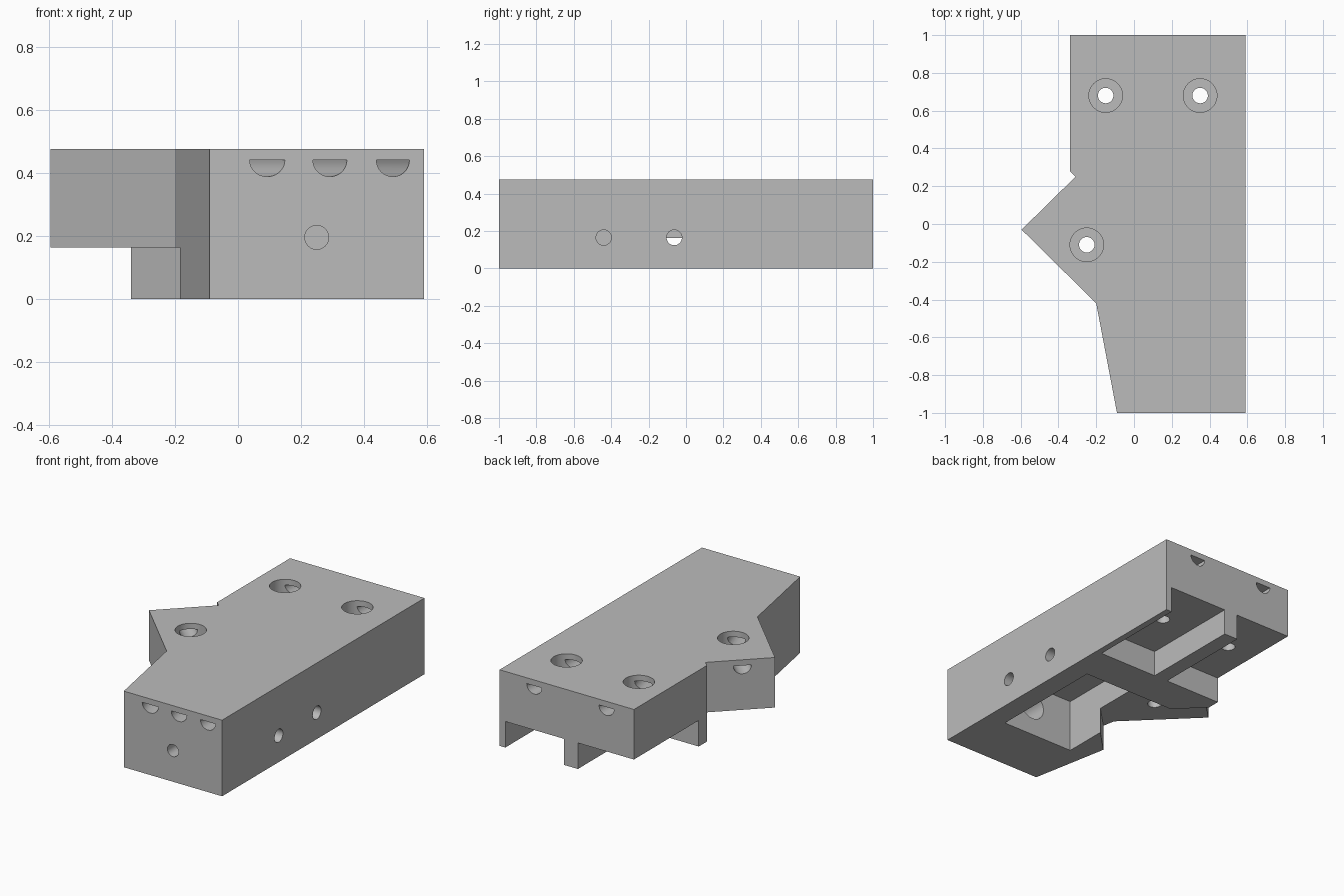
import bpy, bmesh, math
from mathutils import Vector, Matrix

if "Cube" in bpy.data.objects:
    bpy.data.objects.remove(bpy.data.objects["Cube"], do_unlink=True)

TOP, SHELF = 0.476, 0.163
grey = bpy.data.materials.new("plain_grey")
grey.use_nodes = True
colour = (0.50, 0.50, 0.50, 1)
grey.diffuse_color = colour
grey.node_tree.nodes["Principled BSDF"].inputs["Base Color"].default_value = colour


def prism(name, base, offset):
    """Closed solid made by sweeping a polygon along an offset."""
    bm = bmesh.new()
    face = bm.faces.new([bm.verts.new(p) for p in base])
    ext = bmesh.ops.extrude_face_region(bm, geom=[face])
    moved = [v for v in ext["geom"] if isinstance(v, bmesh.types.BMVert)]
    bmesh.ops.translate(bm, verts=moved, vec=offset)
    bmesh.ops.recalc_face_normals(bm, faces=bm.faces)
    mesh = bpy.data.meshes.new(name)
    bm.to_mesh(mesh)
    bm.free()
    mesh.materials.append(grey)
    obj = bpy.data.objects.new(name, mesh)
    bpy.context.collection.objects.link(obj)
    return obj


def upright(name, outline, z0, z1):
    return prism(name, [(x, y, z0) for x, y in outline], (0, 0, z1 - z0))


def box(name, x0, x1, y0, y1, z0, z1):
    return upright(name, [(x0, y0), (x1, y0), (x1, y1), (x0, y1)], z0, z1)


def sweep_round(name, a, b, r, start=0, arc=360):
    """Round or part-round bar from a to b, level or vertical."""
    a, b = Vector(a), Vector(b)
    d = (b - a).normalized()
    up = Vector((0, 0, 1)) if abs(d.z) < 0.5 else Vector((0, 1, 0))
    side = d.cross(up).normalized()
    n = 48 if arc == 360 else 24
    count = n if arc == 360 else n + 1
    angles = [math.radians(start + arc * i / n) for i in range(count)]
    return prism(name, [a + side * (r * math.cos(t)) + up * (r * math.sin(t))
                        for t in angles], b - a)


# Main block with the pointed side wing
body = upright("bracket_block", [
    (-0.34, 1), (0.59, 1), (0.59, -1), (-0.09, -1), (-0.20, -0.42),
    (-0.595, -0.03), (-0.31, 0.25), (-0.34, 0.28)], 0, TOP)

# Underside pockets and the recess below the wing
cutters = [
    box("back_pocket_left", 0.144, 0.55, 0.36, 1.1, -0.1, SHELF),
    box("back_pocket_right", -0.8, 0.048, 0.36, 1.1, -0.1, SHELF),
    upright("wing_recess", [(-0.385, -0.70), (-0.04, -0.355), (0.10, -0.355),
                            (0.10, 0.12), (-0.18, 0.12), (-0.42, 0.36),
                            (-0.80, 0.36), (-0.80, -0.70)], -0.1, SHELF),
    box("deep_pocket", -0.04, 0.46, -0.63, 0.12, -0.1, 0.33),
]

# Counterbored vertical screw holes
screws = [(-0.25, -0.11), (-0.15, 0.68), (0.35, 0.68)]
for x, y in screws:
    cutters.append(sweep_round("screw_hole", (x, y, -0.1), (x, y, 0.6), 0.041))
    cutters.append(sweep_round("screw_counterbore", (x, y, 0.29), (x, y, 0.6), 0.089))

# Half-round channels: front, back and wing
CH = 0.44
starts = [(0.093, -1), (0.292, -1), (0.492, -1)]
exits = [(-0.60, 0.24), (-0.15, 1.1), (0.35, 1.1)]
for (sx, sy), (fx, fy), (ex, ey) in zip(screws, starts, exits):
    hole, front = Vector((sx, sy, CH)), Vector((fx, fy, CH))
    front += (front - hole).normalized() * 0.1
    cutters.append(sweep_round("front_channel", front, hole, 0.052, 180, 180))
    cutters.append(sweep_round("exit_channel", (ex, ey, CH), hole, 0.052, 180, 180))

# Side holes and counterbored front hole into the deep pocket
for y in (-0.44, -0.063):
    cutters.append(sweep_round("side_hole", (0.7, y, 0.165), (0.40, y, 0.165), 0.041))
cutters.append(sweep_round("front_hole", (0.25, -1.1, 0.195), (0.25, -0.55, 0.195), 0.038))
cutters.append(sweep_round("front_hole_counterbore", (0.25, -0.80, 0.195),
                           (0.25, -0.55, 0.195), 0.085))

# Carve every cutter out of the block
bpy.context.view_layer.objects.active = body
for cutter in cutters:
    cutter.hide_render = True
    mod = body.modifiers.new("carve", "BOOLEAN")
    mod.operation = "DIFFERENCE"
    mod.solver = "EXACT"
    mod.object = cutter
    bpy.ops.object.modifier_apply(modifier=mod.name)
    bpy.data.objects.remove(cutter, do_unlink=True)

# Smooth the bores, keep the machined edges sharp
bpy.ops.object.select_all(action="DESELECT")
body.select_set(True)
bpy.ops.object.shade_smooth_by_angle(angle=math.radians(30))
